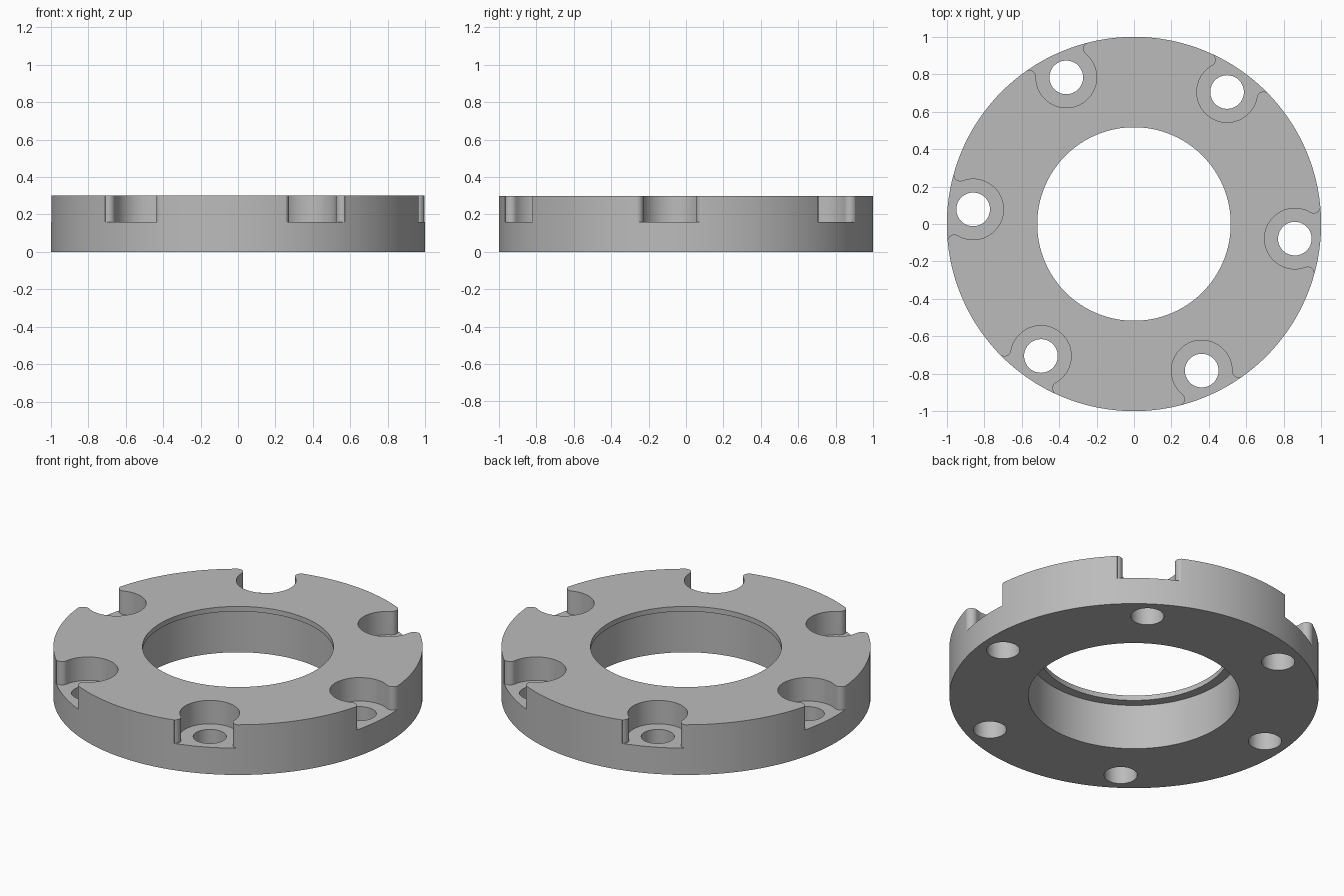
import bpy, bmesh
from math import sin, cos, pi, radians, acos, atan2
from mathutils import Matrix

cube = bpy.data.objects.get("Cube")
if cube:
    bpy.data.objects.remove(cube, do_unlink=True)

BOLTS, PHASE, BOLT_R = 6, radians(-5.2), 0.863
HOLE_R, POCKET_R, LIP_R = 0.09, 0.162, 0.035
HEIGHT, FLOOR = 0.3, 0.16

steel = bpy.data.materials.new("plain grey")
steel.use_nodes = True
steel.diffuse_color = (0.5, 0.5, 0.5, 1)
steel.node_tree.nodes["Principled BSDF"].inputs["Base Color"].default_value = (0.5, 0.5, 0.5, 1)


def finish(name, bm):
    bmesh.ops.recalc_face_normals(bm, faces=bm.faces)
    mesh = bpy.data.meshes.new(name)
    bm.to_mesh(mesh)
    bm.free()
    mesh.materials.append(steel)
    obj = bpy.data.objects.new(name, mesh)
    bpy.context.collection.objects.link(obj)
    return obj


def arc(cx, cy, r, start, end, n):
    steps = [start + (end - start) * i / n for i in range(n + 1)]
    return [(cx + r * cos(t), cy + r * sin(t)) for t in steps]


def prisms(name, outline, low, high):
    """Extrude the outline once at every bolt position."""
    bm = bmesh.new()
    for i in range(BOLTS):
        turn = Matrix.Rotation(PHASE + 2 * pi * i / BOLTS, 4, 'Z')
        verts = [bm.verts.new((x, y, low)) for x, y in outline]
        face = bm.faces.new(verts)
        top = bmesh.ops.extrude_face_region(bm, geom=[face])["geom"]
        raised = [v for v in top if isinstance(v, bmesh.types.BMVert)]
        bmesh.ops.translate(bm, verts=raised, vec=(0, 0, high - low))
        bmesh.ops.transform(bm, matrix=turn, verts=verts + raised)
    return finish(name, bm)


# Ring body: stepped bore with a thin lip at the top
profile = [(0.572, 0), (1, 0), (1, HEIGHT), (0.517, HEIGHT), (0.517, 0.27), (0.572, 0.27)]
bm = bmesh.new()
SEGMENTS = 192
rings = []
for i in range(SEGMENTS):
    t = 2 * pi * i / SEGMENTS
    rings.append([bm.verts.new((r * cos(t), r * sin(t), z)) for r, z in profile])
for i, ring in enumerate(rings):
    after = rings[(i + 1) % SEGMENTS]
    for j in range(len(profile)):
        k = (j + 1) % len(profile)
        bm.faces.new((ring[j], after[j], after[k], ring[k]))
body = finish("flange_ring", bm)

# Pocket outline: round seat opening to the rim between rounded corners
near, reach = 1 - LIP_R, POCKET_R + LIP_R
a = acos((near ** 2 + BOLT_R ** 2 - reach ** 2) / (2 * near * BOLT_R))
cx, cy = near * cos(a), near * sin(a)
b = atan2(cy, cx - BOLT_R)
corner = [(1.1 * cos(a), 1.1 * sin(a))]
corner += arc(cx, cy, LIP_R, a - 0.3, b - pi, 10)
seat = arc(BOLT_R, 0, POCKET_R, b, 2 * pi - b, 40)[1:-1]
pocket = corner + seat + [(x, -y) for x, y in reversed(corner)]
hole = arc(BOLT_R, 0, HOLE_R, 0, 2 * pi, 40)[:-1]

# Cut the pockets and bolt holes
bpy.context.view_layer.objects.active = body
for cutter in (prisms("pocket_cutter", pocket, FLOOR, 0.5),
               prisms("hole_cutter", hole, -0.1, 0.6)):
    cutter.hide_render = True
    cut = body.modifiers.new(cutter.name, 'BOOLEAN')
    cut.operation = 'DIFFERENCE'
    cut.solver = 'EXACT'
    cut.object = cutter
    bpy.ops.object.modifier_apply(modifier=cut.name)
    bpy.data.objects.remove(cutter, do_unlink=True)

# Smooth curved walls, sharp rims
for obj in bpy.context.selected_objects:
    obj.select_set(False)
body.select_set(True)
bpy.ops.object.shade_smooth_by_angle(angle=radians(30))
